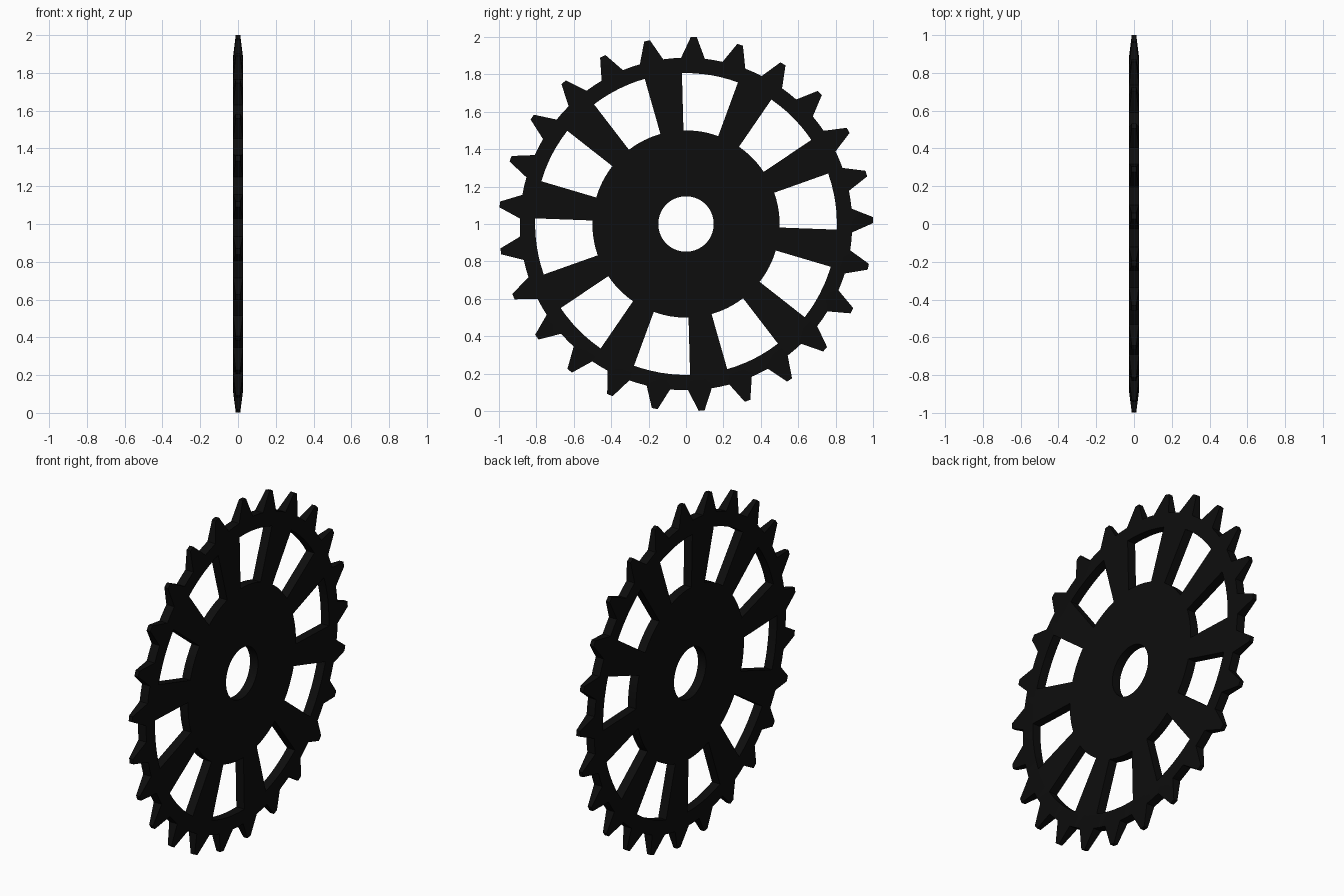
import bpy, bmesh
from math import sin, cos, radians

if "Cube" in bpy.data.objects:
    bpy.data.objects.remove(bpy.data.objects["Cube"])

# Main dimensions (wheel axis runs along x, centre at z = 1)
HOLE, HUB, RIM_IN, RIM_OUT, TIP = 0.148, 0.50, 0.806, 0.888, 1.0
HALF, TIP_HALF = 0.026, 0.012
TEETH = [2.4 + 14.4 * k for k in range(25)]        # degrees clockwise from top
SPOKES = [-8.7 + 36 * k for k in range(10)]
TOOTH_BASE, TOOTH_TIP, SPOKE_W = 4.1, 0.9, 7.15    # half angles


def offset(a, c):
    """Signed angle from centre c to angle a."""
    return (a - c + 180) % 360 - 180


# All angular breakpoints: tooth sides, spoke sides, and filler steps
marks = {round((c + s * TOOTH_BASE) % 360, 3) for c in TEETH for s in (-1, 0, 1)}
marks |= {round((c + s * SPOKE_W) % 360, 3) for c in SPOKES for s in (-1, 1)}
marks |= {round((c + 7.2) % 360, 3) for c in TEETH}
angles = sorted(marks)

bm = bmesh.new()


def point(r, a, x=HALF):
    return bm.verts.new((x, r * sin(radians(a)), 1 + r * cos(radians(a))))


def cell(r0, r1, a, b, oa=None, ob=None, x=HALF):
    """One flat sector cell; outer corners may be pulled in to form a tooth."""
    oa, ob = (a if oa is None else oa), (b if ob is None else ob)
    bm.faces.new((point(r0, a), point(r0, b), point(r1, ob, x), point(r1, oa, x)))


for i, a in enumerate(angles):
    b = angles[i + 1] if i + 1 < len(angles) else angles[0] + 360
    mid = (a + b) / 2
    cell(HOLE, HUB, a, b)                                   # hub disc
    cell(RIM_IN, RIM_OUT, a, b)                             # rim
    if any(abs(offset(mid, c)) < SPOKE_W for c in SPOKES):  # spokes
        cell(HUB, RIM_IN, a, b)
    for c in TEETH:                                         # tapered teeth
        if abs(offset(mid, c)) < TOOTH_BASE:
            k = TOOTH_TIP / TOOTH_BASE
            cell(RIM_OUT, TIP, a, b, c + offset(a, c) * k, c + offset(b, c) * k, TIP_HALF)

# Weld the side face, then extrude it to the mirrored side
bmesh.ops.remove_doubles(bm, verts=bm.verts[:], dist=0.0005)
ext = bmesh.ops.extrude_face_region(bm, geom=bm.faces[:], use_keep_orig=True)
for g in ext["geom"]:
    if isinstance(g, bmesh.types.BMVert):
        g.co.x = -g.co.x
bmesh.ops.recalc_face_normals(bm, faces=bm.faces[:])

mesh = bpy.data.meshes.new("sprocket_wheel")
bm.to_mesh(mesh)
bm.free()
wheel = bpy.data.objects.new("sprocket_wheel", mesh)
bpy.context.collection.objects.link(wheel)

# Black metal
mat = bpy.data.materials.new("black_metal")
mat.diffuse_color = (0.004, 0.004, 0.004, 1)
mat.use_nodes = True
mat.node_tree.nodes["Principled BSDF"].inputs["Base Color"].default_value = mat.diffuse_color
mesh.materials.append(mat)

bpy.context.view_layer.objects.active = wheel
wheel.select_set(True)
bpy.ops.object.shade_smooth_by_angle(angle=radians(10))
